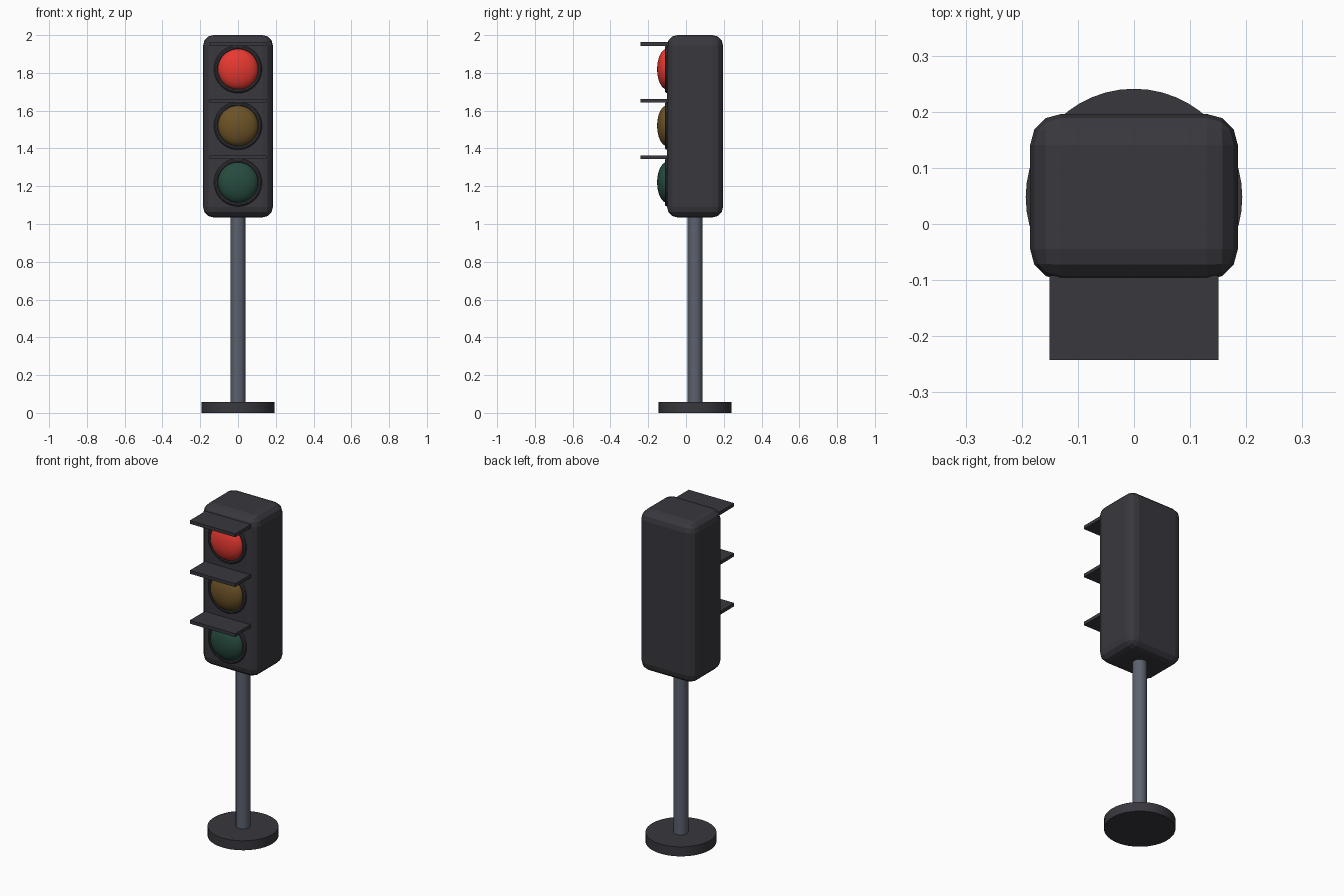
import bpy
from math import pi

cube = bpy.data.objects.get("Cube")
if cube:
    bpy.data.objects.remove(cube, do_unlink=True)


def material(name, r, g, b):
    m = bpy.data.materials.new(name)
    m.use_nodes = True
    m.diffuse_color = (r, g, b, 1)
    m.node_tree.nodes["Principled BSDF"].inputs["Base Color"].default_value = (r, g, b, 1)
    return m


charcoal = material("charcoal", 0.04, 0.039, 0.048)
steel = material("steel grey", 0.105, 0.12, 0.155)
red = material("lamp red", 0.8, 0.04, 0.03)
amber = material("lamp dim amber", 0.15, 0.085, 0.02)
green = material("lamp dim green", 0.02, 0.07, 0.05)


def finish(name, mat, smooth=True):
    ob = bpy.context.object
    ob.name = name
    ob.data.materials.append(mat)
    bpy.ops.object.transform_apply(location=False, rotation=True, scale=True)
    if smooth:
        bpy.ops.object.shade_smooth_by_angle(angle=pi / 6)
    return ob


def cylinder(name, radius, bottom, top, mat, sides):
    bpy.ops.mesh.primitive_cylinder_add(vertices=sides, radius=radius, depth=top - bottom,
                                        location=(0, AXIS, (top + bottom) / 2))
    return finish(name, mat)


def box(name, size, centre, mat):
    bpy.ops.mesh.primitive_cube_add(size=1, location=centre)
    bpy.context.object.scale = size
    return finish(name, mat, smooth=False)


AXIS = 0.048   # depth of the pole and housing centre
FRONT = -0.1   # front face of the housing

# Stand
cylinder("base_plate", 0.193, 0, 0.057, charcoal, 48)
cylinder("pole", 0.04, 0.05, 1.06, steel, 24)

# Housing with rounded edges
housing = box("housing", (0.37, 0.296, 0.965), (0, AXIS, 1.5175), charcoal)
bevel = housing.modifiers.new("rounded_edges", "BEVEL")
bevel.width = 0.055
bevel.segments = 3

# Lamps, each with a rim, a domed lens and a flat visor
for i, (label, mat) in enumerate((("red", red), ("amber", amber), ("green", green))):
    z = 1.82 - 0.3 * i
    bpy.ops.mesh.primitive_torus_add(major_radius=0.115, minor_radius=0.012,
                                     major_segments=40, minor_segments=10,
                                     location=(0, FRONT, z), rotation=(pi / 2, 0, 0))
    finish(label + "_rim", charcoal)
    bpy.ops.mesh.primitive_uv_sphere_add(segments=32, ring_count=16, radius=0.108,
                                         location=(0, FRONT, z))
    bpy.context.object.scale = (1, 0.49, 1)
    finish(label + "_lens", mat)
    box(label + "_visor", (0.302, 0.15, 0.02), (0, FRONT - 0.067, z + 0.133), charcoal)
